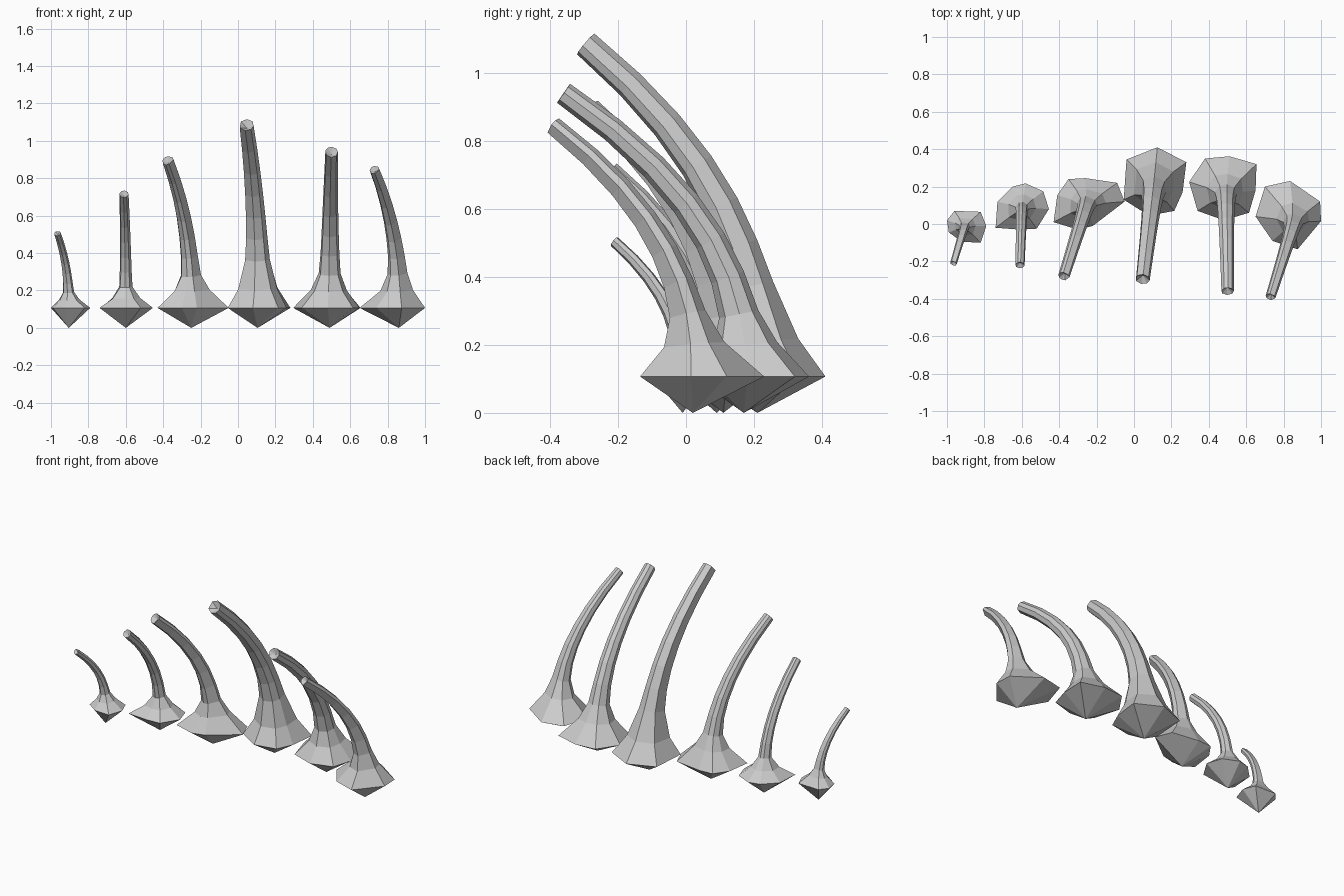
import bpy, bmesh
from math import cos, sin, atan2, hypot
from mathutils import Vector

if "Cube" in bpy.data.objects:
    bpy.data.objects.remove(bpy.data.objects["Cube"])

RIM_Z = 0.107
LEAN = 2.3       # how late the stem bends forward
STEPS = 6        # stem segments above the flare


def make_spike(name, base, tip, rim, flare, tip_r):
    """Faceted bulb with a pointed underside, flaring into a stem bent to -y."""
    base_v = Vector((base[0], base[1], RIM_Z))
    span = Vector(tip) - base_v
    offs = [(x - base[0], y - base[1]) for x, y in rim]
    mean_r = sum(hypot(*o) for o in offs) / len(offs)

    # ring heights, radii and how much of the irregular rim outline is kept
    rings = [(0.0, mean_r, 1.0)]
    for (z, r), keep in zip(flare, (0.6, 0.2)):
        rings.append(((z - RIM_Z) / span.z, r, keep))
    h0, r0, _ = rings[-1]
    for i in range(1, STEPS + 1):
        t = i / STEPS
        rings.append((h0 + (1 - h0) * t, r0 + (tip_r - r0) * t ** 0.6, 0.0))

    bm = bmesh.new()
    loops = []
    for h, r, keep in rings:
        k = h ** LEAN
        centre = base_v + Vector((span.x * k, span.y * k, span.z * h))
        d = LEAN * h ** (LEAN - 1)
        tangent = Vector((span.x * d, span.y * d, span.z)).normalized()
        v = tangent.cross(Vector((1, 0, 0))).normalized()
        u = v.cross(tangent)
        loop = []
        for ox, oy in offs:
            a = atan2(oy, ox)
            rr = r * (keep * hypot(ox, oy) / mean_r + 1 - keep)
            loop.append(bm.verts.new(centre + u * rr * cos(a) + v * rr * sin(a)))
        loops.append(loop)

    n = len(offs)
    for lo, hi in zip(loops, loops[1:]):
        for i in range(n):
            j = (i + 1) % n
            bm.faces.new((lo[i], lo[j], hi[j], hi[i]))

    # pointed underside and slightly hollow broken tip
    bottom = bm.verts.new((base[0], base[1], 0))
    hollow = bm.verts.new(centre - tangent * tip_r * 0.7)
    for i in range(n):
        j = (i + 1) % n
        bm.faces.new((bottom, loops[0][j], loops[0][i]))
        bm.faces.new((hollow, loops[-1][i], loops[-1][j]))
    bmesh.ops.recalc_face_normals(bm, faces=bm.faces)
    mesh = bpy.data.meshes.new(name)
    bm.to_mesh(mesh)
    bm.free()
    bpy.context.collection.objects.link(bpy.data.objects.new(name, mesh))


# rim outlines run counter-clockwise seen from above
make_spike("spike_1", (-0.905, -0.01), (-0.965, -0.21, 0.505),
           [(-.79, -.01), (-.82, .065), (-.96, .07), (-1.0, .02),
            (-.99, -.045), (-.92, -.095), (-.82, -.10)],
           [(0.15, 0.055), (0.19, 0.03)], 0.018)

make_spike("spike_2", (-0.60, 0.09), (-0.61, -0.22, 0.715),
           [(-.455, .08), (-.485, .175), (-.58, .217), (-.65, .20),
            (-.73, .12), (-.74, -.02), (-.61, -.03), (-.52, -.025)],
           [(0.16, 0.075), (0.22, 0.036)], 0.025)

make_spike("spike_3", (-0.25, 0.11), (-0.375, -0.28, 0.895),
           [(-.05, .12), (-.09, .22), (-.26, .245), (-.35, .24),
            (-.41, .155), (-.43, .01), (-.30, -.03), (-.22, -.01)],
           [(0.20, 0.09), (0.28, 0.054)], 0.031)

make_spike("spike_4", (0.105, 0.21), (0.045, -0.295, 1.085),
           [(.26, .17), (.28, .33), (.125, .41), (-.04, .345),
            (-.055, .13), (.08, .045), (.215, .07)],
           [(0.21, 0.118), (0.37, 0.072)], 0.04)

make_spike("spike_5", (0.49, 0.17), (0.50, -0.36, 0.94),
           [(.65, .18), (.655, .32), (.51, .362), (.38, .35),
            (.295, .225), (.34, .07), (.48, .02), (.615, .06)],
           [(0.20, 0.10), (0.29, 0.06)], 0.034)

make_spike("spike_6", (0.86, 0.02), (0.73, -0.39, 0.845),
           [(1.0, .015), (.995, .12), (.835, .23), (.70, .20),
            (.65, .04), (.74, -.09), (.875, -.135)],
           [(0.20, 0.09), (0.29, 0.054)], 0.027)
